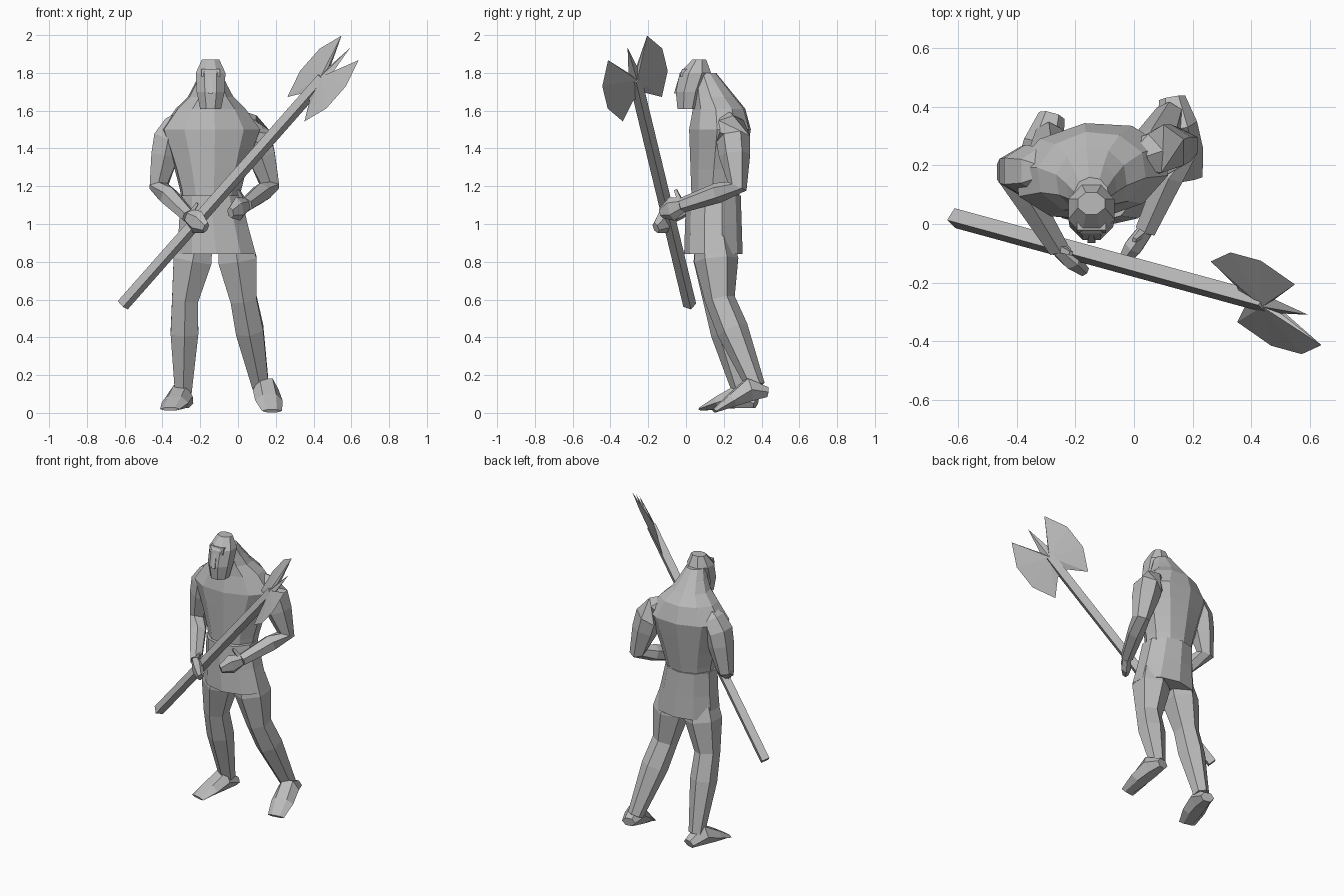
import bpy, bmesh, math
from mathutils import Vector

old = bpy.data.objects.get("Cube")
if old:
    bpy.data.objects.remove(old)

grey = bpy.data.materials.new("plain grey")
grey.use_nodes = True
colour = (0.5, 0.5, 0.5, 1)
grey.diffuse_color = colour
grey.node_tree.nodes["Principled BSDF"].inputs["Base Color"].default_value = colour

MIDDLE = -.145  # the body stands left of the centre line


def finish(name, bm):
    bmesh.ops.recalc_face_normals(bm, faces=bm.faces)
    mesh = bpy.data.meshes.new(name)
    bm.to_mesh(mesh)
    bm.free()
    mesh.materials.append(grey)
    obj = bpy.data.objects.new(name, mesh)
    bpy.context.collection.objects.link(obj)


def skin(name, rings, sides, start_angle, frame_at):
    """Join rings (centre, half width, half depth) into a closed tube."""
    bm = bmesh.new()
    loops = []
    for index, (centre, width, depth) in enumerate(rings):
        across, forward = frame_at(index)
        loop = []
        for k in range(sides):
            angle = start_angle + math.tau * k / sides
            offset = across * width * math.cos(angle) + forward * depth * math.sin(angle)
            loop.append(bm.verts.new(centre + offset))
        loops.append(loop)
    for low, high in zip(loops, loops[1:]):
        for k in range(sides):
            n = (k + 1) % sides
            bm.faces.new((low[k], low[n], high[n], high[k]))
    bm.faces.new(loops[0])
    bm.faces.new(loops[-1])
    finish(name, bm)


def stack(name, rings, sides, turn=0):
    """Tube made of level rings, turned about the vertical."""
    across = Vector((math.cos(turn), math.sin(turn), 0))
    forward = Vector((-across.y, across.x, 0))
    skin(name, rings, sides, math.pi / sides, lambda index: (across, forward))


def tube(name, rings, sides=6, start_angle=math.pi / 6):
    """Tube whose rings stand square to its path."""
    centres = [ring[0] for ring in rings]

    def frame_at(index):
        ahead = centres[min(index + 1, len(centres) - 1)]
        behind = centres[max(index - 1, 0)]
        along = (ahead - behind).normalized()
        steep = abs(along.z) > .8
        side = Vector((1, 0, 0)) if steep else Vector((-along.y, along.x, 0))
        if side.x < 0:
            side.negate()
        across = (side - along * side.dot(along)).normalized()
        return across, along.cross(across)

    skin(name, rings, sides, start_angle, frame_at)


def ring(y, z, width, depth, x=MIDDLE):
    return Vector((x, y, z)), width, depth


def span(low, high, steps, ease):
    """Rings between two key rings, the width following a power curve."""
    result = []
    for step in range(steps + 1):
        t = step / steps
        width = low[1] + (high[1] - low[1]) * t ** ease
        depth = low[2] + (high[2] - low[2]) * t
        result.append((low[0].lerp(high[0], t), width, depth))
    return result


def limb(name, joints, radii, bulge):
    """Joints with a muscle ring a third of the way along each bone."""
    rings = []
    for i, (joint, radius) in enumerate(zip(joints, radii)):
        rings.append((joint, radius, radius))
        if i + 1 < len(joints):
            muscle = bulge * (radius + radii[i + 1]) / 2
            rings.append((joint.lerp(joints[i + 1], .35), muscle, muscle))
    tube(name, rings)


def arm(side, shoulder, upper, elbow, wrist, fingertips):
    limb(side + "_arm", [shoulder, upper, elbow, wrist], [.05, .09, .055, .04], 1.15)
    knuckles = wrist.lerp(fingertips, .5)
    tube(side + "_hand", [(wrist, .03, .04), (knuckles, .035, .065), (fingertips, .02, .03)])
    thumb_tip = knuckles + Vector((0, .02, .1))
    tube(side + "_thumb", [(wrist, .02, .02), (thumb_tip, .01, .01)], sides=4)


def leg(side, hip, knee, ankle, heel, toe):
    limb(side + "_leg", [hip, knee, ankle], [.1, .08, .05], 1.3)
    # The foot rises from a straight sole, highest at the instep
    rings = []
    for step, height in enumerate((.03, .07, .04, .01)):
        t = step / 3
        width = .045 + .03 * math.sin(math.pi * t * .9)
        rings.append((heel.lerp(toe, t) + Vector((0, 0, height)), width, height))
    tube(side + "_foot", rings, start_angle=0)


# Torso: narrow waist, broad turned shoulders, neck sloping up to the head
waist = ring(.15, 1.08, .15, .12)
shoulders = ring(.18, 1.5, .27, .165)
collar = ring(.175, 1.61, .19, .14)
nape = ring(.1, 1.8, .06, .06)
stack("torso", span(waist, shoulders, 4, 1.4) + span(collar, nape, 3, .6),
      sides=10, turn=math.radians(8))

# Flared skirt
hem = ring(.145, .84, .22, .155, x=-.115)
belt = ring(.145, 1.15, .17, .145)
stack("skirt", span(hem, belt, 2, .8), sides=10)

# Head with bearded jaw, brow and nose
stack("head", [
    ring(.01, 1.61, .06, .06),
    ring(.02, 1.7, .08, .08),
    ring(.05, 1.8, .085, .09),
    ring(.07, 1.87, .05, .04),
], sides=8)
stack("brow", [ring(-.01, 1.78, .07, .03), ring(0, 1.82, .07, .03)], sides=4)
stack("nose", [ring(-.05, 1.69, .02, .02), ring(-.03, 1.78, .01, .01)], sides=4)

# Arms, both reaching forward to the shaft
arm("right",
    shoulder=Vector((-.3, .18, 1.56)),
    upper=Vector((-.37, .18, 1.45)),
    elbow=Vector((-.42, .18, 1.2)),
    wrist=Vector((-.26, -.08, 1.04)),
    fingertips=Vector((-.17, -.16, .98)))
arm("left",
    shoulder=Vector((.01, .22, 1.56)),
    upper=Vector((.1, .25, 1.45)),
    elbow=Vector((.17, .27, 1.2)),
    wrist=Vector((.04, -.02, 1.1)),
    fingertips=Vector((-.04, -.13, 1.06)))

# Legs, the left one stepping back with its heel raised
leg("right",
    hip=Vector((-.22, .15, .92)),
    knee=Vector((-.28, .17, .6)),
    ankle=Vector((-.29, .3, .1)),
    heel=Vector((-.28, .37, .02)),
    toe=Vector((-.36, .08, .01)))
leg("left",
    hip=Vector((-.02, .15, .92)),
    knee=Vector((.03, .18, .6)),
    ankle=Vector((.12, .37, .14)),
    heel=Vector((.13, .43, .08)),
    toe=Vector((.18, .15, 0)))

# Square axe shaft
butt = Vector((-.61, .02, .57))
hub = Vector((.45, -.27, 1.77))
tube("axe_shaft", [(butt, .035, .035), (hub, .035, .035)], sides=4, start_angle=math.pi / 8)

# Double axe blade: one half outline mirrored across the shaft, thick only at the hub
along = (hub - butt).normalized()
across = Vector((-.35, .8, .5))
across = (across - along * across.dot(along)).normalized()
half = [(-.13, .04), (-.22, .13), (-.08, .2), (.08, .2), (.22, .13), (.06, .03)]
outline = half + [(.22, 0)] + [(a, -c) for a, c in reversed(half)]
bm = bmesh.new()
rim = [bm.verts.new(hub + along * a + across * c) for a, c in outline]
for thickness in (.02, -.02):
    peak = bm.verts.new(hub + along.cross(across) * thickness)
    for first, second in zip(rim, rim[1:] + rim[:1]):
        bm.faces.new((first, second, peak))
finish("axe_blade", bm)
